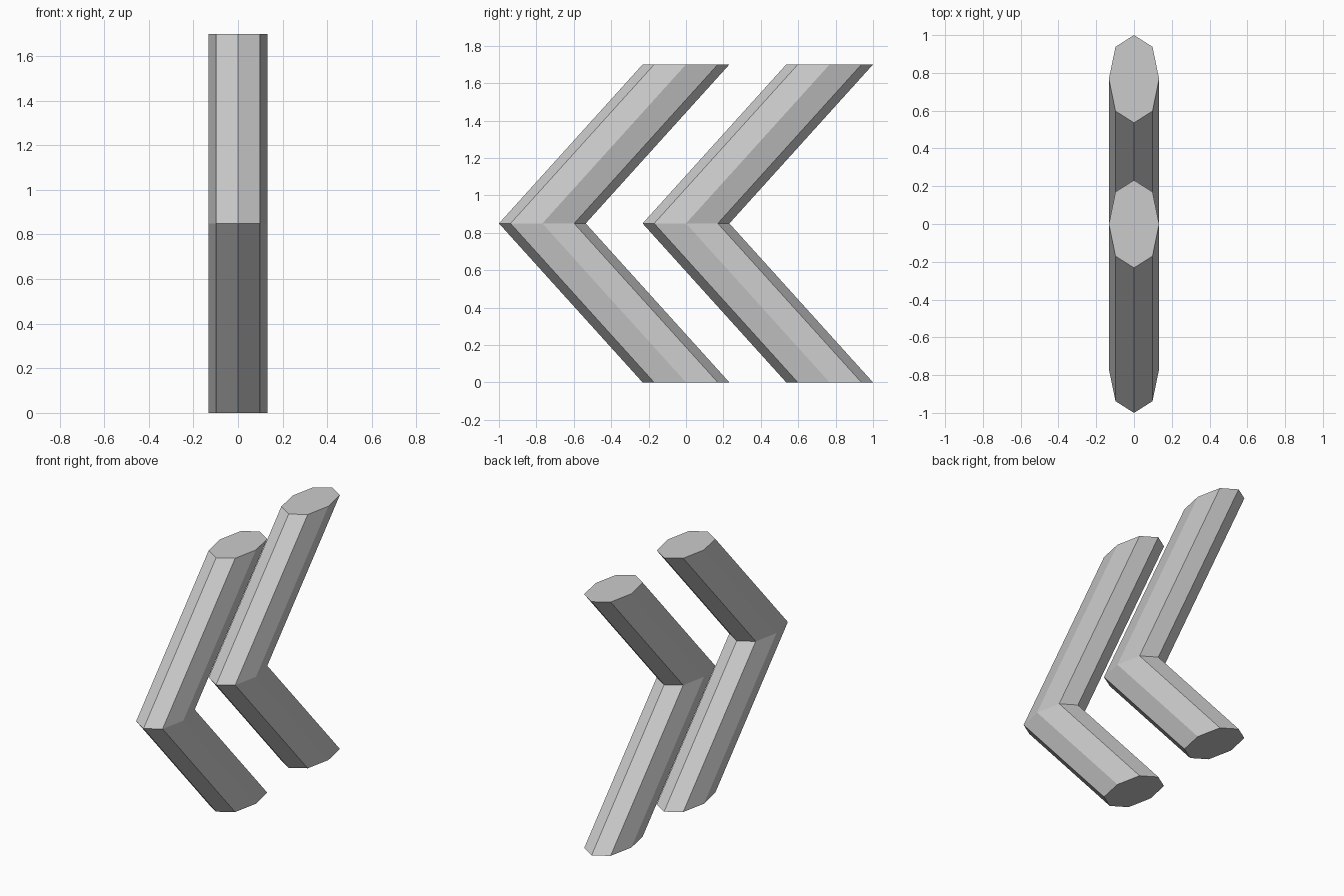
import bpy
import bmesh

cube = bpy.data.objects.get("Cube")
if cube:
    bpy.data.objects.remove(cube, do_unlink=True)

# One plain grey for both chevrons
GREY = (0.6, 0.6, 0.6, 1.0)
grey = bpy.data.materials.new("light_grey")
grey.use_nodes = True
grey.diffuse_color = GREY
grey.node_tree.nodes["Principled BSDF"].inputs["Base Color"].default_value = GREY

HEIGHT = 1.7
REACH = 0.768  # how far the bend sits in front of the ends
# Horizontal eight-sided section of a bar
SECTION = [(0, -0.232), (0.098, -0.17), (0.133, 0), (0.098, 0.17),
           (0, 0.232), (-0.098, 0.17), (-0.133, 0), (-0.098, -0.17)]


def chevron(name, offset):
    """Sweep the section from the foot to the bend and back to the top."""
    bm = bmesh.new()
    path = [(offset, 0), (offset - REACH, HEIGHT / 2), (offset, HEIGHT)]
    rings = [[bm.verts.new((x, y + cy, z)) for x, y in SECTION] for cy, z in path]
    n = len(SECTION)
    for low, high in zip(rings, rings[1:]):
        for i in range(n):
            j = (i + 1) % n
            bm.faces.new((low[i], low[j], high[j], high[i]))
    bm.faces.new(rings[0][::-1])
    bm.faces.new(rings[-1])
    bmesh.ops.recalc_face_normals(bm, faces=bm.faces)
    mesh = bpy.data.meshes.new(name)
    bm.to_mesh(mesh)
    bm.free()
    mesh.materials.append(grey)
    obj = bpy.data.objects.new(name, mesh)
    bpy.context.collection.objects.link(obj)
    return obj


# Two matching chevrons, one behind the other
chevron("front_chevron", 0)
chevron("back_chevron", REACH)
